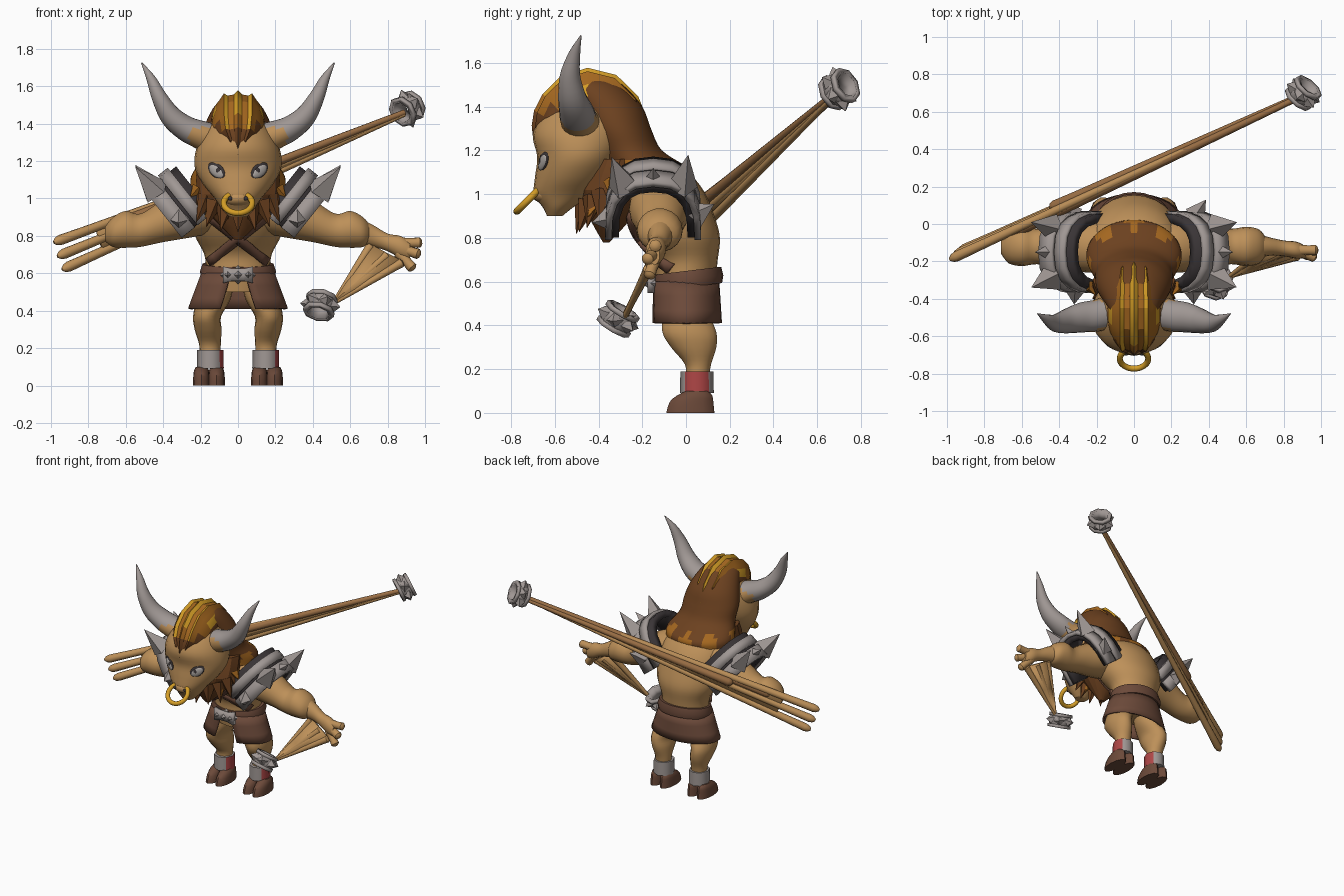
import bpy, bmesh, math
from mathutils import Vector as V, Matrix

if "Cube" in bpy.data.objects:
    bpy.data.objects.remove(bpy.data.objects["Cube"])


def material(name, *rgb):
    m = bpy.data.materials.new(name)
    m.use_nodes = True
    m.diffuse_color = (*rgb, 1)
    m.node_tree.nodes["Principled BSDF"].inputs["Base Color"].default_value = (*rgb, 1)
    return m


skin = material("tan skin", .51, .28, .1)
metal = material("grey metal", .35, .31, .295)
leather = material("brown leather", .15, .068, .042)
hair = material("dark brown hair", .15, .053, .014)
orange = material("orange hair", .37, .135, .014)
gold = material("gold", .66, .34, .02)
charcoal = material("charcoal", .042, .035, .037)
red = material("red cloth", .42, .06, .06)
wood = material("wood", .33, .16, .06)
white = material("eye white", .4, .37, .35)
X, Y, Z = V((1, 0, 0)), V((0, 1, 0)), V((0, 0, 1))


def finish(name, bm, mats, rule=None, mirror=False, thick=0, angle=40):
    """Turn a bmesh into a shaded, coloured object."""
    bmesh.ops.recalc_face_normals(bm, faces=bm.faces)
    for f in bm.faces:
        f.material_index = rule(f.calc_center_median(), f.normal) if rule else 0
    me = bpy.data.meshes.new(name)
    bm.to_mesh(me)
    bm.free()
    for m in mats:
        me.materials.append(m)
    me.shade_smooth()
    me.set_sharp_from_angle(angle=math.radians(angle))
    ob = bpy.data.objects.new(name, me)
    bpy.context.collection.objects.link(ob)
    if thick:
        s = ob.modifiers.new("thickness", "SOLIDIFY")
        s.thickness, s.offset = thick, 0
    if mirror:
        ob.modifiers.new("mirror", "MIRROR").use_mirror_merge = False
    return ob


def grid_faces(bm, rows, closed):
    vs = [[bm.verts.new(p) for p in r] for r in rows]
    n = len(vs[0])
    for a, b in zip(vs, vs[1:]):
        for j in range(n if closed else n - 1):
            k = (j + 1) % n
            bm.faces.new((a[j], a[k], b[k], b[j]))
    return vs


def sheet(name, rows, mats, thick=.02, closed=False, **kw):
    bm = bmesh.new()
    grid_faces(bm, rows, closed)
    return finish(name, bm, mats, thick=thick, **kw)


def loft(name, secs, mats, axis=None, ref=None, n=18, steps=4, **kw):
    """Elliptical sections (x, y, z, a, b), joined along a smooth path."""
    path = []
    for i in range(len(secs) - 1):
        p = [secs[min(max(i + k, 0), len(secs) - 1)] for k in (-1, 0, 1, 2)]
        for s in range(steps):
            t = s / steps
            path.append([b + .5 * t * (c - a + t * (2*a - 5*b + 4*c - d + t * (3*(b - c) + d - a)))
                         for a, b, c, d in zip(*p)])
    path.append(secs[-1])
    rows = []
    for i, q in enumerate(path):
        c = V(q[:3])
        t = axis or (V(path[min(i + 1, len(path) - 1)][:3]) - V(path[max(i - 1, 0)][:3])).normalized()
        r = ref or t.orthogonal()
        u = (r - t * r.dot(t)).normalized()
        v = t.cross(u)
        rows.append([c + u * q[3] * math.cos(w) + v * q[4] * math.sin(w)
                     for w in (math.tau * j / n for j in range(n))])
    bm = bmesh.new()
    vs = grid_faces(bm, rows, True)
    bm.faces.new(vs[0])
    bm.faces.new(vs[-1])
    return finish(name, bm, mats, **kw)


def upright(name, secs, mats, x=0, **kw):
    """Loft of level sections (z, y, rx, ry)."""
    return loft(name, [(x, y, z, a, b) for z, y, a, b in secs], mats, axis=Z, ref=X, **kw)


def spikes(name, items, mat, n=4, **kw):
    """Pyramids, each given as base, direction, height, radius."""
    bm = bmesh.new()
    for base, d, h, r in items:
        d = d.normalized()
        rot = d.to_track_quat('Z', 'Y').to_matrix().to_4x4()
        bmesh.ops.create_cone(bm, cap_ends=True, segments=n, radius1=r, radius2=0, depth=h,
                              matrix=Matrix.Translation(base + d * h / 2) @ rot)
    return finish(name, bm, [mat], angle=20, **kw)


def blob(name, loc, size, mat, rot=None, **kw):
    bm = bmesh.new()
    m = Matrix.Translation(loc) @ (rot or Matrix()) @ Matrix.Diagonal((*size, 1))
    bmesh.ops.create_uvsphere(bm, u_segments=16, v_segments=10, radius=1, matrix=m)
    return finish(name, bm, [mat], **kw)


# Torso, arms and legs
torso = [(.5, 0, .15, .12), (.6, 0, .17, .135), (.7, 0, .18, .145), (.8, -.035, .23, .19), (.9, -.075, .25, .205),
         (1, -.1, .24, .19), (1.08, -.12, .2, .15), (1.14, -.14, .12, .09)]
upright("torso", torso, [skin], n=24)
loft("arms", [(.1, -.12, .95, .13, .13), (.25, -.12, .93, .14, .14), (.4, -.12, .88, .11, .115),
              (.52, -.12, .83, .095, .09), (.6, -.12, .835, .105, .1), (.67, -.12, .82, .09, .08),
              (.71, -.12, .81, .04, .04)], [skin], axis=X, ref=Y, mirror=True)
loft("legs", [(.15, .05, .15, .055, .055), (.15, .055, .22, .058, .06), (.16, .035, .3, .072, .105),
              (.165, .015, .37, .075, .125), (.13, 0, .46, .09, .105), (.1, 0, .56, .08, .09)],
     [skin], axis=Z, ref=X, mirror=True)

# Cloven hooves and ankle bands
for x in (.115, .195):
    upright("hoof_toes", [(0, .02, .046, .11), (.05, .025, .044, .1), (.08, .04, .04, .08), (.1, .05, .03, .05)],
            [leather], x=x, n=12, steps=2, mirror=True)
for side, x in (("left", .148), ("right", -.148)):
    upright(side + "_ankle_band", [(.09, .05, .072, .077), (.19, .05, .07, .076)], [metal, red], x=x, n=8, steps=1,
            rule=lambda c, n: int(n.x > .8), angle=50)

# Kilt with a front opening, belt, buckle
rows = []
for t in (0, .35, .7, 1):
    gap = .21 + .16 * t
    angles = [-math.pi / 2 + gap + (math.tau - 2 * gap) * j / 28 for j in range(29)]
    rows.append([V(((.19 + .07 * t) * math.cos(a), (.145 + .012 * t) * math.sin(a), .6 - .19 * t)) for a in angles])
sheet("kilt", rows, [leather], .015)
tilt = V((0, -.12, 1)).normalized()
loft("belt", [(0, .01, .575, .196, .156), (0, .01, .61, .204, .162), (0, .01, .65, .19, .152)], [leather],
     axis=tilt, ref=X, n=24, steps=1)
spikes("buckle", [(V((x, -.14, .592)), -Y, .06, r) for x, r in ((-.055, .04), (0, .05), (.055, .04))], metal)
sheet("buckle_plate", [[V((x, -.16, .592 + s * (.025 + .25 * abs(x)))) for x in (-.08, -.03, .03, .08)]
                       for s in (-1, 1)], [metal], .03)


def chest(x, z):
    """Front of the torso at a point."""
    for a, b in zip(torso, torso[1:]):
        if a[0] <= z <= b[0]:
            t = (z - a[0]) / (b[0] - a[0])
            y, rx, ry = (p + (q - p) * t for p, q in zip(a[1:], b[1:]))
            return V((x, y - ry * math.sqrt(max(0, 1 - (x / rx) ** 2)) - .006, z))


# Crossed chest straps
for side, s in (("left", 1), ("right", -1)):
    line = [(-.155 + .03 * i, .66 + .024 * i) for i in range(11)]
    sheet(side + "_strap", [[chest(s * (x - k * .6), z + k) for x, z in line] for k in (-.02, .02)], [leather], .02)

# Head, muzzle, horns
upright("head", [(.9, -.6, .045, .035), (.94, -.585, .085, .07), (1, -.56, .125, .135), (1.08, -.52, .19, .17),
                 (1.17, -.49, .232, .19), (1.27, -.48, .222, .22), (1.36, -.46, .18, .2), (1.44, -.44, .12, .13)],
        [skin], n=24)
blob("muzzle", (0, -.635, 1), (.085, .07, .045), skin)
blob("mouth", (0, -.632, .945), (.05, .025, .012), charcoal)
blob("nostrils", (.042, -.694, 1.0), (.014, .01, .012), charcoal, mirror=True)
loft("horns", [(.12, -.47, 1.31, .09, .09), (.2, -.49, 1.34, .085, .077), (.28, -.5, 1.375, .08, .068),
               (.36, -.52, 1.44, .065, .058), (.42, -.53, 1.54, .047, .042), (.465, -.51, 1.64, .027, .025),
               (.515, -.48, 1.725, .003, .003)], [skin, metal], ref=Y, mirror=True,
     rule=lambda c, n: int(c.x > .265 - .15 * n.z * (n.z > 0)))

# Eyes, slanted outward and up
turn = Matrix.Rotation(.45, 4, 'Z') @ Matrix.Rotation(-.65, 4, 'Y')
for name, loc, size, mat in (("eye_rims", (.115, -.652, 1.15), (.057, .01, .037), charcoal),
                             ("eyes", (.117, -.656, 1.145), (.048, .01, .027), white),
                             ("pupils", (.11, -.662, 1.147), (.018, .008, .02), charcoal)):
    blob(name, loc, size, mat, turn, mirror=True)

# Nose ring
drop = V((0, -.7, -.7))
ring = [V((0, -.72, .975)) + .076 * (X * math.cos(a) + drop * math.sin(a))
        for a in (-.9 + (math.pi + 1.8) * i / 24 for i in range(25))]
loft("nose_ring", [(*p, .016, .016) for p in ring], [gold], ref=V((0, -.7, .7)), n=10, steps=1)


def hem_colour(c, n):
    return int(c.z < 1.15 and math.cos(7 * (math.atan2(c.y + .18, c.x) - math.pi / 2)) > .2)


# Hair at the back of the head with a patched hem, and the ragged mane under the chin
upright("back_hair", [(1.07, -.17, .255, .19), (1.12, -.18, .25, .19), (1.2, -.26, .21, .15), (1.3, -.31, .205, .15),
                      (1.4, -.35, .175, .15), (1.5, -.42, .12, .13), (1.54, -.44, .05, .06)], [hair, orange], n=42,
        rule=hem_colour)
upright("chin_mane", [(1.16, -.3, .22, .13), (1.02, -.335, .22, .155), (.92, -.34, .16, .12), (.78, -.365, .02, .015)],
        [hair], n=14, steps=2, angle=20)
locks = []
for i in range(9):
    c, s = math.cos(math.pi * i / 8), -math.sin(math.pi * i / 8)
    locks.append((V((.18 * c, -.335 + .125 * s, 1.04 - .08 * abs(s))), V((c * .45, s * .3, -1)), .15, .052))
spikes("dark_locks", locks, hair, n=5)
spikes("orange_tufts", [(V((.215, -.34, 1.05)), V((.8, -.3, -.8)), .06, .04),
                        (V((.13, -.41, .96)), V((.6, -.5, -.8)), .09, .045),
                        (V((.06, -.42, .93)), V((.3, -.6, -.8)), .08, .04)], orange, n=5, mirror=True)

# Striped crest over the crown
crest = [(-.688, 1.235, .01), (-.685, 1.31, .08), (-.67, 1.37, .13), (-.635, 1.44, .145), (-.56, 1.515, .148),
         (-.45, 1.55, .148), (-.33, 1.52, .14), (-.24, 1.43, .125), (-.19, 1.32, .08)]
rows = []
for y, z, w in crest:
    out = V((0, y + .45, z - 1.25)).normalized()
    rows.append([V((w * u, y, z)) + out * (min(1, w / .12) * .02 * (j % 4 == 0) - .06 * u * u - .17 * u ** 8)
                 for j, u in enumerate(k / 8 for k in range(-8, 9))])


def crest_colour(c, n):
    if c.y < -.5 and c.z < 1.35 + .5 * abs(c.x) or c.z < 1.37:
        return 0
    side = 2 if c.y > -.5 else 1
    return (2 if c.y > -.64 else 1, 1, 1, 2, 1, 1, side, 0)[min(7, int(abs(c.x) / .018))]


sheet("crest", rows, [hair, orange, gold], .015, rule=crest_colour, angle=25)

# Layered shoulder guards with spikes
out, up, mid = V((.78, 0, -.62)), V((.62, 0, .78)), V((.25, -.15, .87))


def arch(a, off, k=1):
    """Point on a squarish arch over the shoulder."""
    c, s = (math.copysign(abs(t) ** .8, t) for t in (math.cos(a), math.sin(a)))
    return mid + out * off + k * (Y * c * .205 + up * s * .295)


for name, lo, hi, k, mat in (("guard_lining", -.125, .075, .89, charcoal), ("guard_inner_band", -.085, -.018, 1, metal),
                             ("guard_outer_band", 0, .09, 1, metal)):
    sheet(name, [[arch(-.06 + (math.pi + .12) * j / 10, o, k) for j in range(11)] for o in (lo, hi)],
          [mat], .03 if mat == metal else .05, mirror=True, angle=20)
items = []
for f, tip, r in ((.7, (.55, -.34, 1.17), .08), (.3, (.55, .01, 1.18), .075), (.06, (.385, .13, .955), .06),
                  (.96, (.32, -.43, .87), .06), (.5, (.53, -.15, 1.12), .04)):
    base = arch(f * math.pi, .04, .97)
    items.append((base, V(tip) - base, (V(tip) - base).length, r))
spikes("guard_spikes", items, metal, mirror=True)


def mace(name, c, axis):
    """Hollow spiked collar with a rim at both ends."""
    axis = axis.normalized()
    u = axis.orthogonal().normalized()
    v = axis.cross(u)
    rim = lambda r, o, i: c + axis * o + r * (u * math.cos(i) + v * math.sin(i))
    for part, r, lo, hi in (("collar", .066, -.05, .05), ("upper_rim", .075, .03, .052), ("lower_rim", .075, -.052, -.03)):
        sheet(name + part, [[rim(r, o, math.tau * j / 8) for j in range(8)] for o in (lo, hi)], [metal],
              .02, closed=True, angle=20)
    spikes(name + "spikes", [(rim(.066, 0, i), rim(1, 0, i) - c, .045, .04)
                             for i in (math.tau * j / 6 for j in range(6))], metal)


def strand(name, a, b, mat, r=.028):
    a, b = V(a), V(b)
    loft(name, [(*a.lerp(b, t), r * k, r * k) for t, k in ((0, .3), (.008, .8), (.02, 1), (.1, .9), (1, .45))],
         [mat], n=10, steps=1)


# Right hand, drawn out behind the back to the long mace
end = V((.89, .68, 1.45))
tips = [V(p) for p in ((-.985, -.19, .765), (-.965, -.17, .69), (-.94, -.15, .62))]
for i, p in enumerate(tips):
    strand("right_finger_%d" % i, p, end, skin)
strand("long_handle", (-.68, -.06, .85), end + Z * .01, wood, .035)
strand("handle_grip", (-.45, .085, .93), end + Y * .01, wood, .03)
sheet("right_web", [[p.lerp(end, t) for p in tips] for t in (.12, .5, 1)], [skin], .025)
mace("long_mace_", V((.905, .7, 1.48)), V((.6, .7, .4)))

# Left hand and short mace
loft("left_hand", [(.62, -.12, .83, .08, .08), (.72, -.12, .80, .05, .06), (.8, -.13, .765, .042, .048),
                   (.87, -.14, .74, .045, .06), (.92, -.15, .72, .03, .045)], [skin], axis=X, ref=Y)
for i, p in enumerate(((.985, -.14, .765), (.975, -.18, .7), (.94, -.17, .62))):
    root = V((.86, -.14, .76 - .025 * i))
    loft("left_finger_%d" % i, [(*root, .032, .032), (*root.lerp(V(p), .6), .026, .026),
                                (*root.lerp(V(p), .9), .028, .028), (*p, .008, .008)], [skin], n=10, steps=2)
end = V((.51, -.28, .44))
roots = [V(p) for p in ((.71, -.13, .75), (.8, -.15, .7), (.88, -.17, .66))]
for i, p in enumerate(roots):
    strand("left_strand_%d" % i, p, end, skin, .025)
sheet("left_web", [[p.lerp(end, t) for p in roots] for t in (0, .5, 1)], [skin], .03)
mace("short_mace_", V((.44, -.31, .43)), V((-.2, -.5, -.85)))
